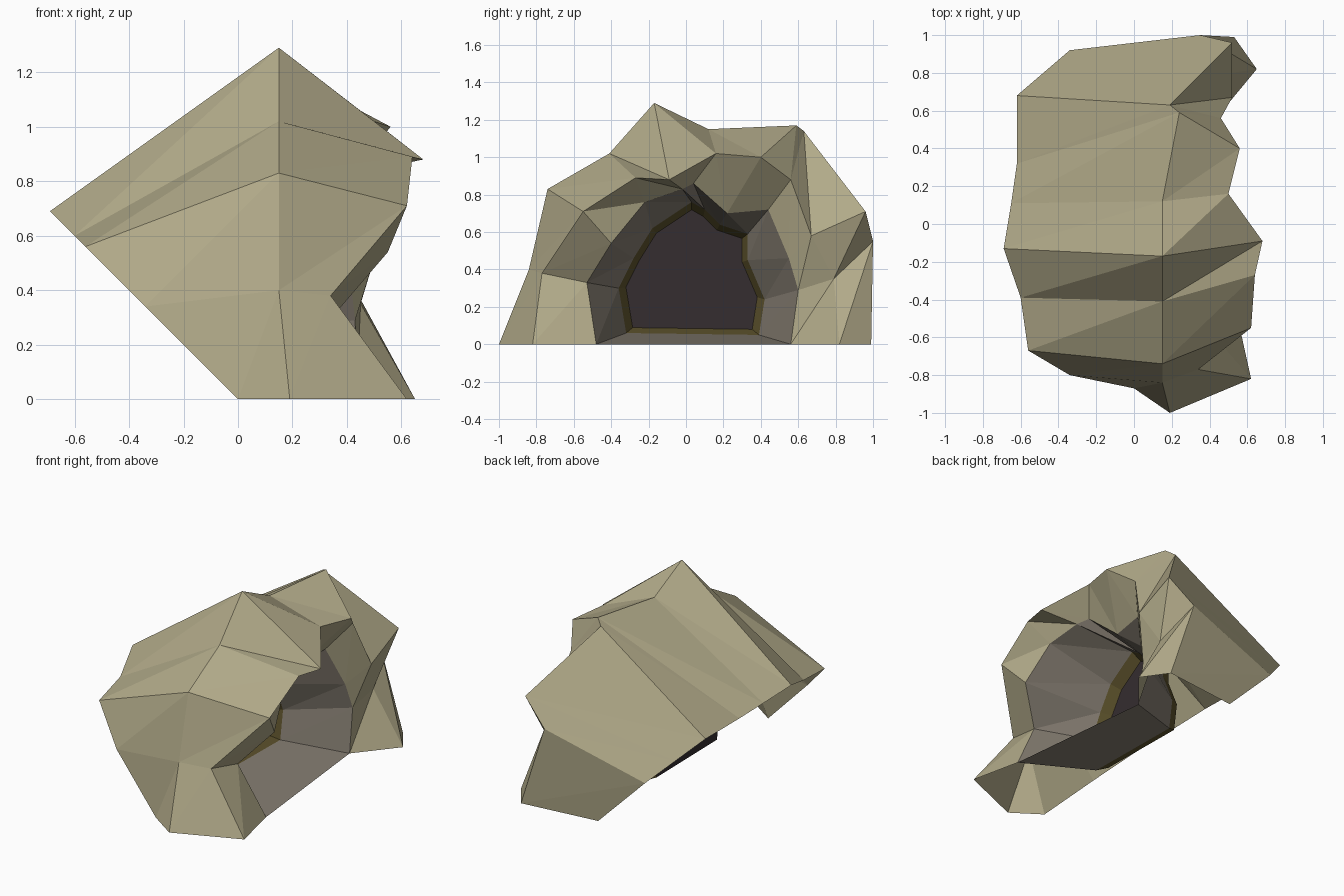
import bpy

if "Cube" in bpy.data.objects:
    bpy.data.objects.remove(bpy.data.objects["Cube"])

# Arch cross-sections, each running from the -y foot over the top to the +y foot.
# The rear rim lies on the 45 degree plane x = -z, so only (y, z) is needed.
rear = [(-z, y, z) for y, z in [
    (-.87, 0), (-.80, .34), (-.67, .56), (-.39, .60), (-.13, .69), (.11, .65),
    (.32, .62), (.68, .62), (.80, .48), (.92, .34), (.93, 0)]]
crest = [(.19, -1, 0), (.15, -.84, .40), (.15, -.74, .83), (.15, -.41, 1.02),
         (.15, -.17, 1.29), (.15, .12, 1.15), (.24, .59, 1.17), (.19, .63, 1.14),
         (.52, .96, .71), (.35, 1, .55), (.53, .99, 0)]
front = [(.62, -.82, 0), (.34, -.77, .38), (.62, -.55, .71), (.64, -.27, .89),
         (.68, -.09, .88), (.50, .16, 1.02), (.56, .40, 1.0), (.46, .56, .88),
         (.52, .67, .58), (.45, .79, .35), (.65, .82, 0)]
mouth = [(.545, -.48, 0), (.37, -.53, .33), (.55, -.40, .54), (.50, -.22, .76),
         (.45, -.02, .83), (.40, .04, .86), (.32, .22, .70), (.34, .44, .72),
         (.41, .55, .46), (.43, .60, .29), (.435, .56, 0)]
throat = [(.04, y, z) for y, z in [
    (-.32, .06), (-.36, .30), (-.28, .46), (-.18, .62), (.03, .76), (.10, .72),
    (.18, .64), (.33, .59), (.33, .45), (.42, .24), (.39, .05)]]
# The tunnel end is the throat section shrunk towards its middle
end = [(-.03, .03 + (y - .03) * .9, .35 + (z - .35) * .9) for _, y, z in throat]


def material(name, rgb):
    mat = bpy.data.materials.new(name)
    mat.diffuse_color = (*rgb, 1)
    mat.use_nodes = True
    mat.node_tree.nodes["Principled BSDF"].inputs["Base Color"].default_value = mat.diffuse_color
    return mat


def build(name, verts, faces, mat):
    mesh = bpy.data.meshes.new(name)
    mesh.from_pydata(verts, [], faces)
    mesh.materials.append(mat)
    obj = bpy.data.objects.new(name, mesh)
    bpy.context.collection.objects.link(obj)
    return obj


def loft(name, rings, mat, closed=False):
    """Skin neighbouring sections with flat triangles; closed adds the floor strip."""
    n = len(rings[0])
    faces = []
    for r in range(len(rings) - 1):
        for i in range(n if closed else n - 1):
            j = (i + 1) % n
            a, b = r * n, (r + 1) * n
            faces += [(a + i, b + i, b + j), (a + i, b + j, a + j)]
    return build(name, [p for ring in rings for p in ring], faces, mat)


rock = material("rock", (.44, .40, .25))
inner = material("inner_rock", (.24, .21, .17))
trim = material("dark_trim", (.11, .085, .025))
dark = material("darkness", (.035, .026, .029))

# Outer rock shell, open underneath and along its slanted rear
loft("rock_shell", [rear, crest, front, mouth], rock)
# Tunnel walls and floor
loft("cave_tunnel", [mouth, throat], inner, closed=True)
# Dark band at the tunnel end
loft("tunnel_end_band", [throat, end], trim, closed=True)
# Dark back wall, facing the mouth
build("cave_back_wall", end, [tuple(reversed(range(len(end))))], dark)
